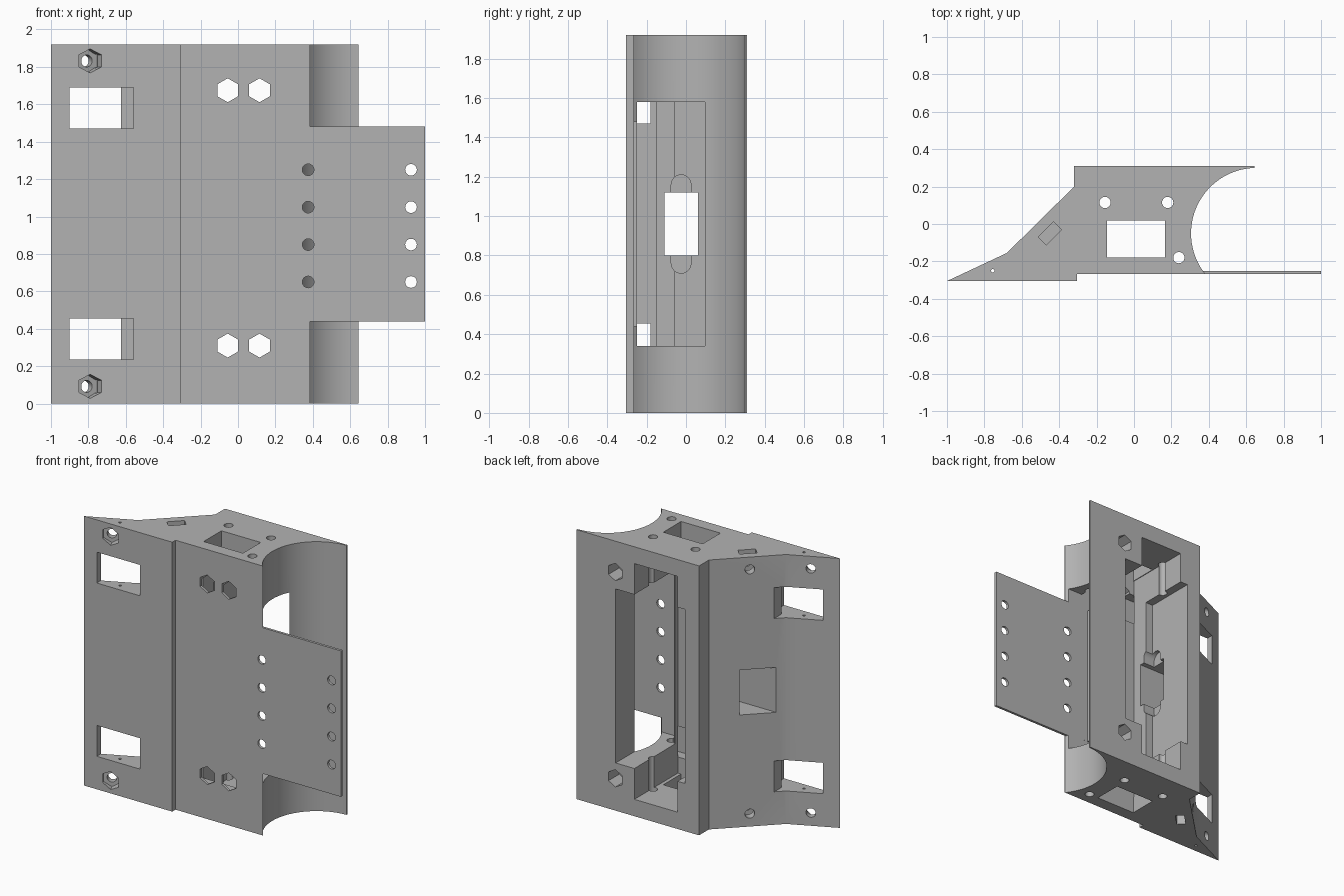
import bpy
import math
from mathutils import Vector

cube = bpy.data.objects.get("Cube")
if cube:
    bpy.data.objects.remove(cube)

grey = bpy.data.materials.new("plain grey")
grey.use_nodes = True
grey.diffuse_color = (0.45, 0.45, 0.45, 1)
grey.node_tree.nodes["Principled BSDF"].inputs["Base Color"].default_value = grey.diffuse_color

HEIGHT = 1.92
scene = bpy.context.scene.collection


def make(name, verts, faces):
    mesh = bpy.data.meshes.new(name)
    mesh.from_pydata(verts, [], faces)
    mesh.materials.append(grey)
    obj = bpy.data.objects.new(name, mesh)
    scene.objects.link(obj)
    return obj


def loft(name, lower, upper):
    """Closed solid between two matching counter-clockwise loops."""
    n = len(lower)
    sides = [(i, (i + 1) % n, n + (i + 1) % n, n + i) for i in range(n)]
    caps = [tuple(reversed(range(n))), tuple(range(n, 2 * n))]
    return make(name, list(lower) + list(upper), sides + caps)


def prism(name, outline, z0, z1):
    return loft(name, [(x, y, z0) for x, y in outline], [(x, y, z1) for x, y in outline])


def box(x0, x1, y0, y1, z0, z1, name="box_cutter"):
    return prism(name, [(x0, y0), (x1, y0), (x1, y1), (x0, y1)], z0, z1)


def rod(start, end, radius, sides=32):
    """Round or hexagonal rod between two points."""
    a, b = Vector(start), Vector(end)
    axis = (b - a).normalized()
    u = Vector((0, 0, 1)) if abs(axis.z) < 0.9 else Vector((1, 0, 0))
    v = axis.cross(u)
    ring = [radius * (math.cos(t) * u + math.sin(t) * v)
            for t in (2 * math.pi * i / sides for i in range(sides))]
    return loft("rod_cutter", [a + r for r in ring], [b + r for r in ring])


def combine(target, other, operation):
    mod = target.modifiers.new("combine", "BOOLEAN")
    mod.operation, mod.solver, mod.object = operation, "EXACT", other
    bpy.context.view_layer.update()
    graph = bpy.context.evaluated_depsgraph_get()
    result = bpy.data.meshes.new_from_object(target.evaluated_get(graph))
    target.modifiers.clear()
    target.data = result
    bpy.data.objects.remove(other)


# Main body: winged profile with a round hollow on its left side
arc = [(0.655 + 0.35 * math.cos(t), -0.05 + 0.35 * math.sin(t))
       for t in (math.radians(218.5 + (91.6 - 218.5) * i / 40) for i in range(41))]
outline = [(-1, -0.305), (-0.305, -0.305), (-0.305, -0.268), (0.385, -0.268)] + arc
outline += [(0.645, 0.31), (-0.32, 0.31), (-0.32, 0.2), (-0.68, -0.155)]
body = prism("mount_body", outline, 0, HEIGHT)

# Thin side plate
combine(body, box(0.35, 1, -0.268, -0.25, 0.44, 1.48, "side_plate"), "UNION")

cutters = [
    # Cavity open at the back, and its opening into the round hollow
    box(-0.15, 0.19, -0.18, 0.4, 0.12, 1.8),
    box(-0.21, 0.337, -0.055, 0.4, 0.34, 1.58),
    box(0.1, 0.337, -0.15, 0.2, 0.34, 1.58),
    box(0.2, 0.42, -0.249, -0.149, 0.34, 1.58),
    # Cable passages: vertical, and sideways to the sloped face
    box(-0.145, 0.165, -0.18, 0.02, -0.1, 2.1),
    box(-0.9, 0, -0.11, 0.06, 0.8, 1.12),
    box(-0.24, 0, -0.075, 0.025, 0.76, 1.16),
    rod((-0.24, -0.025, 1.16), (0, -0.025, 1.16), 0.05),
    rod((-0.24, -0.025, 0.76), (0, -0.025, 0.76), 0.05),
    # Pin hole through the wing
    rod((-0.755, -0.25, -0.1), (-0.755, -0.25, 2.1), 0.009, 12),
]

# Vertical bolt holes
for x, y in ((-0.155, 0.115), (0.18, 0.115), (0.24, -0.18)):
    cutters.append(rod((x, y, -0.1), (x, y, 2.1), 0.03))

# Strap windows in the wing with a channel to the cavity
for z0, z1 in ((0.235, 0.455), (1.47, 1.69)):
    cutters.append(box(-0.9, -0.625, -0.4, 0.1, z0, z1))
    cutters.append(box(-0.7, -0.56, -0.4, -0.18, z0, z1))
    cutters.append(box(-0.6, 0.25, -0.25, -0.18, z0, z1))

# Hexagonal holes in the front wall and blind ones in the back
for z in (0.31, 1.675):
    for x in (-0.055, 0.115):
        cutters.append(rod((x, -0.4, z), (x, -0.1, z), 0.064, 6))
for z in (0.23, 1.7):
    cutters.append(rod((0.34, 0.4, z), (0.34, 0.19, z), 0.062, 6))

# Tilted wing bolts, sloped-face bolts and their nut slots
normal = Vector((-0.42, 0.907, 0))
slope = Vector((-0.707, 0.707, 0))
for z, z0, z1 in ((0.092, -0.1, 0.15), (1.832, 1.77, 2.1)):
    p = Vector((-0.79, -0.305, z))
    cutters.append(rod(p - 0.1 * normal, p + 0.045 * normal, 0.064, 6))
    cutters.append(rod(p, p + 0.3 * normal, 0.032))
    q = Vector((-0.45, -0.05, z))
    cutters.append(rod(q - 0.06 * slope, q + 0.2 * slope, 0.032))
    slot = [(-0.47, -0.112), (-0.388, -0.03), (-0.43, 0.012), (-0.512, -0.07)]
    cutters.append(prism("slot_cutter", slot, z0, z1))

# Two rows of holes in the side plate
for z in (0.65, 0.85, 1.05, 1.25):
    cutters.append(rod((0.925, -0.4, z), (0.925, -0.2, z), 0.031))
    cutters.append(rod((0.375, -0.4, z), (0.375, -0.15, z), 0.031))

for cutter in cutters:
    combine(body, cutter, "DIFFERENCE")

# Smooth the round walls, keep edges sharp
bpy.ops.object.select_all(action="DESELECT")
body.select_set(True)
bpy.context.view_layer.objects.active = body
bpy.ops.object.shade_smooth_by_angle(angle=math.radians(30))
